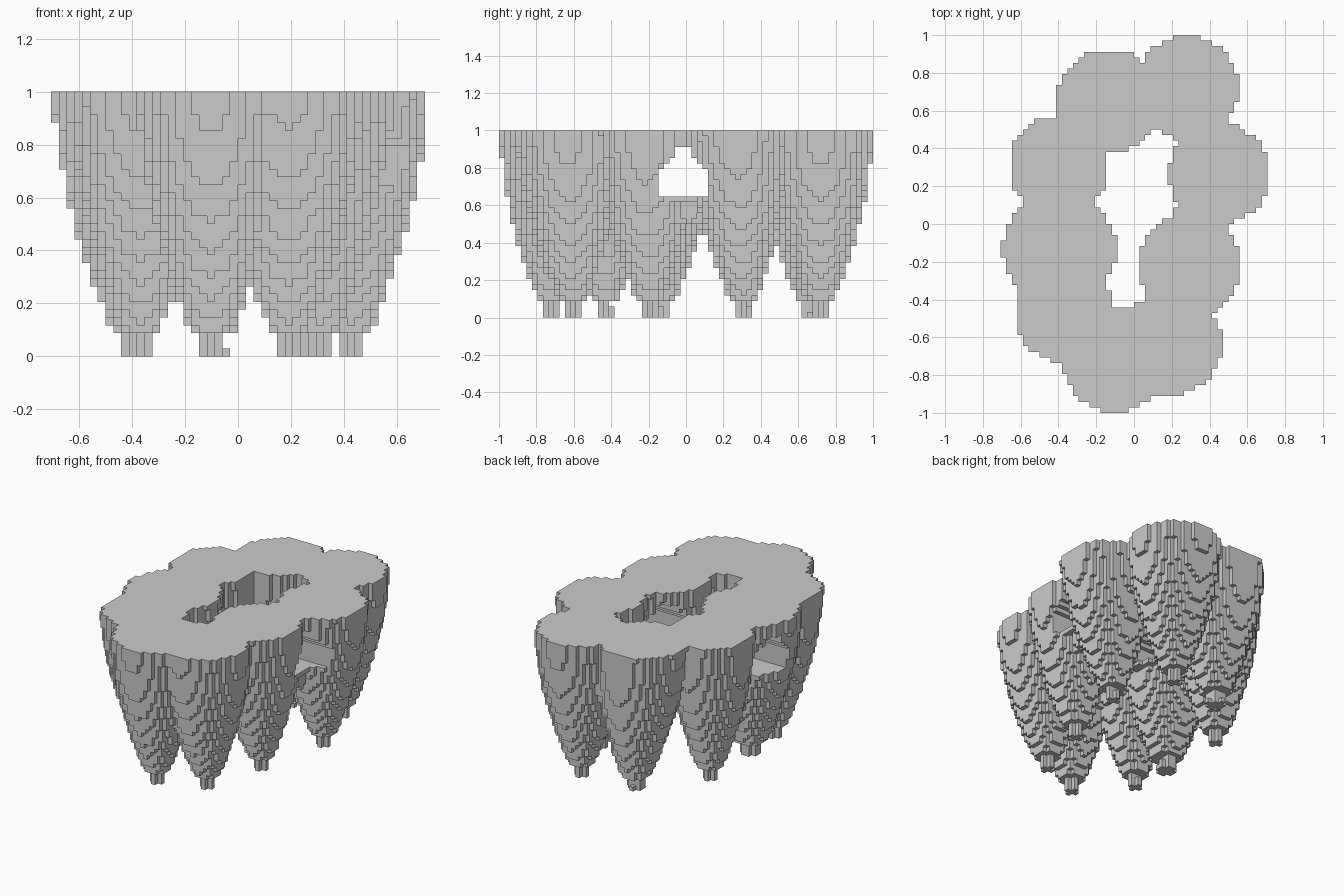
import bpy
import math

cube = bpy.data.objects.get("Cube")
if cube:
    bpy.data.objects.remove(cube, do_unlink=True)

S = 1 / 34            # edge of one block; sizes below are counted in blocks
NX, NY, NZ = 24, 34, 34

# Hanging rock spikes in a ring: tip centre, top centre, tip radius, top radius
SPIKES = {
    "front_spike": ((-3.5, -24.5), (-3.5, -24.5), 1.1, 9.3),
    "front_left_spike": ((6.5, -20.5), (6.5, -21.5), 1.1, 9.4),
    "middle_left_spike": ((10.5, -6.5), (10, -7.5), 1.1, 9.2),
    "left_spike": ((14.5, 10.5), (15.3, 9), 1.1, 9.1),
    "back_left_spike": ((9.5, 24.5), (9.5, 24.5), 1.1, 9.4),
    "back_right_spike": ((-3, 23), (-4.5, 22), 1.6, 9.4),
    "right_spike": ((-13.5, 10.5), (-13.5, 10.5), 1.1, 9),
    "middle_right_spike": ((-13, -5), (-13.5, -4.5), 1.6, 10.2),
    "front_right_spike": ((-12.5, -14.5), (-12.5, -16), 1.1, 9),
}

rock = bpy.data.materials.new("rock_grey")
rock.use_nodes = True
grey = (0.6, 0.6, 0.6, 1)
rock.diffuse_color = grey
rock.node_tree.nodes["Principled BSDF"].inputs["Base Color"].default_value = grey


def spike_at(x, y, k):
    """Name of the spike filling this block centre, or None."""
    z = (k + 0.5) / NZ
    for name, (low, high, tip, top) in SPIKES.items():
        cx, cy = (a + (b - a) * z for a, b in zip(low, high))
        radius = tip
        if k > 2:
            radius += (top - tip) * (1 - (1 - z) ** 1.8)
        if math.hypot(x - cx, y - cy) <= radius:
            return name
    # short rock joining the two left spikes
    if k > 16 and math.hypot(x - 12, y - 0.5) < 5 * z ** 0.5:
        return "side_bridge"
    return None


def in_tunnel(y, k):
    """Pointed passage running from side to side."""
    return 22 <= k <= 30 and abs(y + 0.5) < 4.5 - max(0, k - 26) * 0.87


def fill(x, y, k):
    if in_tunnel(y, k):
        return None
    # thin floor under the passage
    if k == 21 and abs(y + 0.5) < 4.5 and abs(x) < 17 and spike_at(x, y, NZ - 1):
        return "tunnel_floor"
    return spike_at(x, y, k)


blocks = {}
for i in range(-NX, NX):
    for j in range(-NY, NY):
        for k in range(NZ):
            part = fill(i + 0.5, j + 0.5, k)
            if part:
                blocks[i, j, k] = part


def build(part):
    """Mesh of the exposed block sides belonging to one part."""
    verts, faces = {}, []
    for cell, owner in blocks.items():
        if owner != part:
            continue
        for axis in range(3):
            u, v = (axis + 1) % 3, (axis + 2) % 3
            for side in (0, 1):
                near = list(cell)
                near[axis] += 2 * side - 1
                if tuple(near) in blocks:
                    continue
                face = []
                for du, dv in ((0, 0), (1, 0), (1, 1), (0, 1)):
                    p = list(cell)
                    p[axis] += side
                    p[u] += du
                    p[v] += dv
                    face.append(verts.setdefault(tuple(p), len(verts)))
                faces.append(face if side else face[::-1])
    mesh = bpy.data.meshes.new(part)
    mesh.from_pydata([[c * S for c in p] for p in verts], [], faces)
    mesh.materials.append(rock)
    obj = bpy.data.objects.new(part, mesh)
    bpy.context.collection.objects.link(obj)


for part in [*SPIKES, "side_bridge", "tunnel_floor"]:
    build(part)
